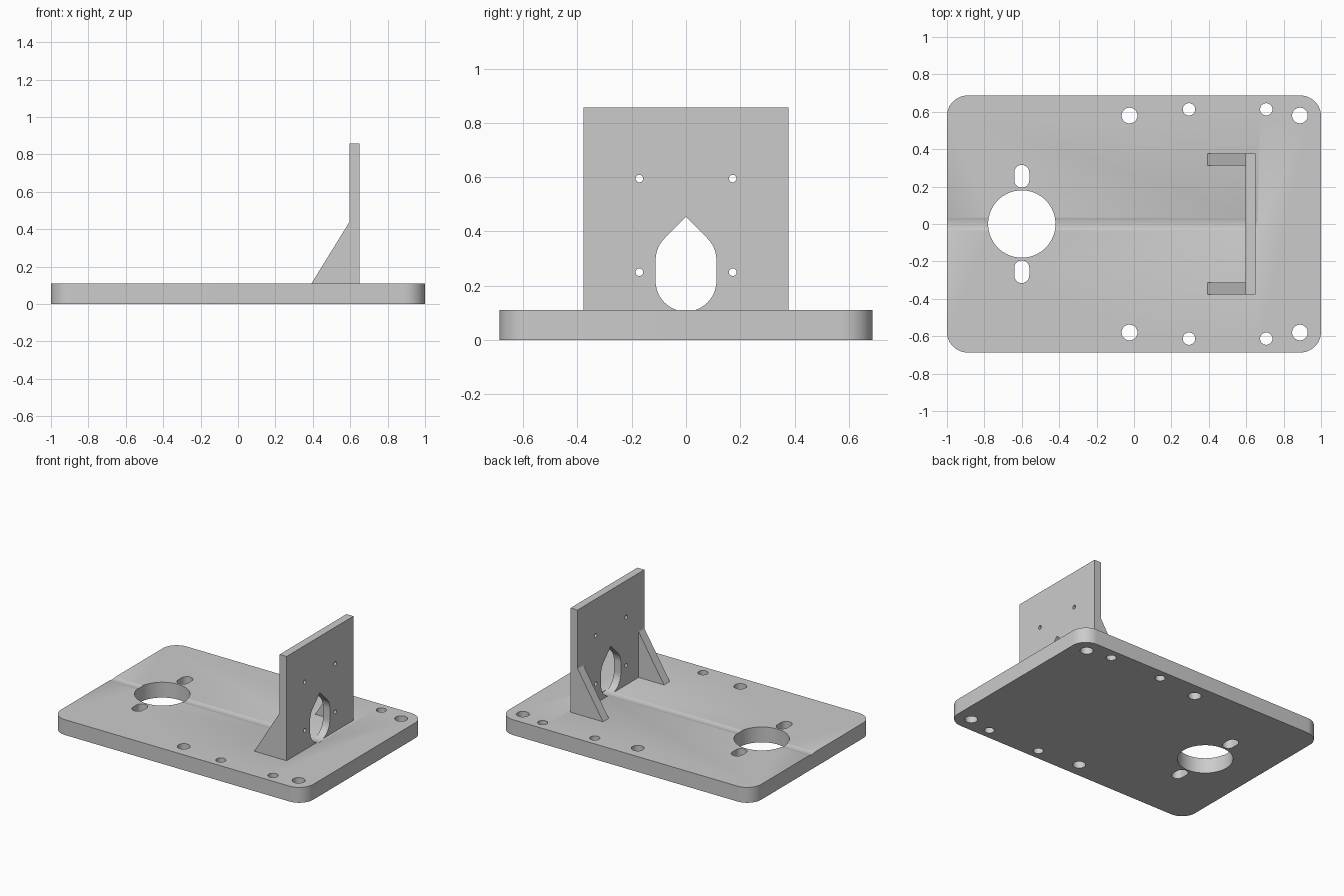
import bpy
import bmesh
from math import cos, sin, pi, radians
from mathutils import Matrix

cube = bpy.data.objects.get("Cube")
if cube:
    bpy.data.objects.remove(cube, do_unlink=True)

grey = bpy.data.materials.new("plain grey")
grey.use_nodes = True
COLOUR = (0.6, 0.6, 0.6, 1)
grey.diffuse_color = COLOUR
grey.node_tree.nodes["Principled BSDF"].inputs["Base Color"].default_value = COLOUR

BASE_TOP = 0.11
# Profile (u, v) and depth w mapped to world: flat, facing x, facing y
FLAT = Matrix.Identity(4)
ALONG_X = Matrix(((0, 0, 1, 0), (1, 0, 0, 0), (0, 1, 0, 0), (0, 0, 0, 1)))
ALONG_Y = Matrix(((1, 0, 0, 0), (0, 0, 1, 0), (0, 1, 0, 0), (0, 0, 0, 1)))


def arc(u, v, r, start, end, steps):
    angles = [radians(start + (end - start) * i / steps) for i in range(steps + 1)]
    return [(u + r * cos(a), v + r * sin(a)) for a in angles]


def circle(u, v, r, steps=48):
    return arc(u, v, r, 0, 360, steps)[:-1]


def rectangle(u0, u1, v0, v1):
    return [(u0, v0), (u1, v0), (u1, v1), (u0, v1)]


def extrude(bm, outline, w0, w1, frame):
    """Add a closed prism of the outline between depths w0 and w1."""
    low = [bm.verts.new(frame @ Matrix.Translation((u, v, w0)).translation) for u, v in outline]
    high = [bm.verts.new(frame @ Matrix.Translation((u, v, w1)).translation) for u, v in outline]
    faces = [bm.faces.new(low), bm.faces.new(high)]
    for i in range(len(low)):
        j = (i + 1) % len(low)
        faces.append(bm.faces.new((low[i], low[j], high[j], high[i])))
    bmesh.ops.recalc_face_normals(bm, faces=faces)


def part(name, prisms, frame):
    bm = bmesh.new()
    for outline, w0, w1 in prisms:
        extrude(bm, outline, w0, w1, frame)
    mesh = bpy.data.meshes.new(name)
    bm.to_mesh(mesh)
    bm.free()
    mesh.materials.append(grey)
    obj = bpy.data.objects.new(name, mesh)
    bpy.context.scene.collection.objects.link(obj)
    return obj


def cut(target, cutter):
    mod = target.modifiers.new("cut", "BOOLEAN")
    mod.operation = "DIFFERENCE"
    mod.solver = "EXACT"
    mod.object = cutter
    bpy.ops.object.select_all(action="DESELECT")
    bpy.context.view_layer.objects.active = target
    target.select_set(True)
    bpy.ops.object.modifier_apply(modifier=mod.name)
    bpy.data.objects.remove(cutter, do_unlink=True)


# Base plate with rounded corners
corners = [(0.89, 0.577, 0), (-0.89, 0.577, 90), (-0.89, -0.577, 180), (0.89, -0.577, 270)]
outline = [p for u, v, a in corners for p in arc(u, v, 0.11, a, a + 90, 12)]
base = part("base_plate", [(outline, 0, BASE_TOP)], FLAT)

# Large round opening, slots and bolt holes
holes = [circle(-0.6, 0, 0.18, 64)]
for side in (-1, 1):
    middle = side * 0.255
    holes.append(arc(-0.6, middle + 0.021, 0.04, 0, 180, 12)
                 + arc(-0.6, middle - 0.021, 0.04, 180, 360, 12))
    for x in (-0.024, 0.887):
        holes.append(circle(x, side * 0.58, 0.042))
    for x in (0.294, 0.707):
        holes.append(circle(x, side * 0.613, 0.033))
cut(base, part("hole_cutter", [(h, -0.1, 0.3) for h in holes], FLAT))

# Pointed opening profile; its round bottom also leaves the shallow groove
opening = (arc(0, 0.217, 0.112, 180, 360, 32)
           + arc(0, 0.295, 0.112, 0, 45, 8) + [(0, 0.454)]
           + arc(0, 0.295, 0.112, 135, 180, 8))
cut(base, part("groove_cutter", [(opening, -1.1, 0.66)], ALONG_X))

# Upright mounting plate with opening and four screw holes
upright = part("upright_plate", [(rectangle(-0.378, 0.378, BASE_TOP, 0.857), 0.595, 0.65)], ALONG_X)
screws = [circle(y, z, 0.014, 24) for y in (-0.172, 0.172) for z in (0.25, 0.595)]
cut(upright, part("upright_cutter", [(p, 0.5, 0.7) for p in [opening] + screws], ALONG_X))

# Triangular gussets behind the upright
triangle = [(0.393, BASE_TOP), (0.595, BASE_TOP), (0.595, 0.437)]
for name, side in (("left_gusset", 1), ("right_gusset", -1)):
    part(name, [(triangle, side * 0.313, side * 0.378)], ALONG_Y)

# Smooth shading on the round walls only
for obj in (base, upright):
    bpy.ops.object.select_all(action="DESELECT")
    bpy.context.view_layer.objects.active = obj
    obj.select_set(True)
    bpy.ops.object.shade_smooth_by_angle(angle=radians(20))
